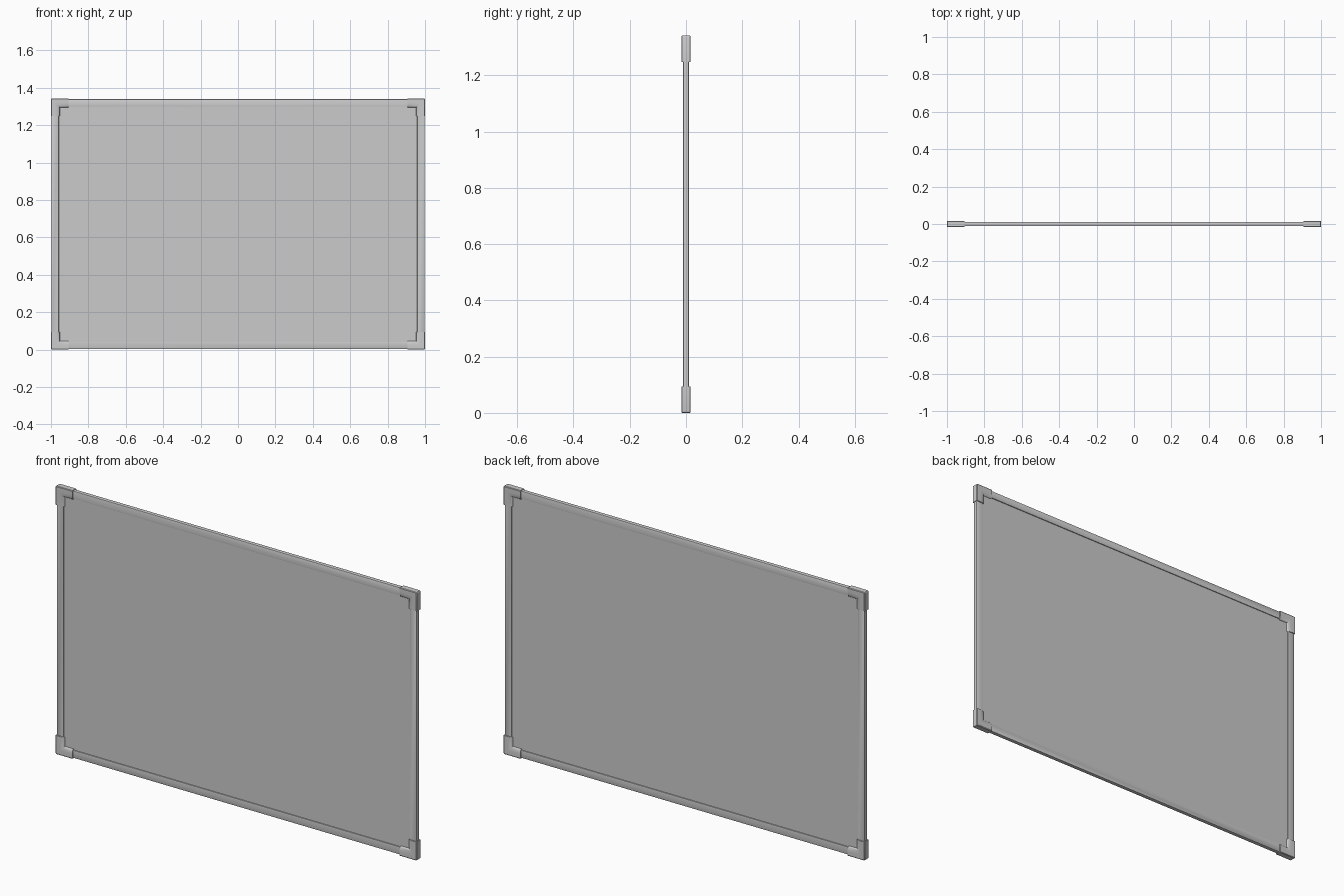
import bpy, bmesh, math

if "Cube" in bpy.data.objects:
    bpy.data.objects.remove(bpy.data.objects["Cube"])

W, H = 1.0, 1.342          # half width, full height


def finish(bm, name, angle=30):
    bmesh.ops.recalc_face_normals(bm, faces=bm.faces)
    me = bpy.data.meshes.new(name)
    bm.to_mesh(me)
    bm.free()
    ob = bpy.data.objects.new(name, me)
    bpy.context.collection.objects.link(ob)
    bpy.ops.object.select_all(action='DESELECT')
    ob.select_set(True)
    bpy.context.view_layer.objects.active = ob
    bpy.ops.object.shade_smooth_by_angle(angle=math.radians(angle))
    return ob


def skin(bm, rings, closed):
    """Join matching rings of vertices; each ring is a closed section."""
    n = len(rings[0])
    pairs = list(zip(rings, rings[1:]))
    if closed:
        pairs.append((rings[-1], rings[0]))
    for a, b in pairs:
        for i in range(n):
            j = (i + 1) % n
            bm.faces.new((a[i], a[j], b[j], b[i]))
    if not closed:
        bm.faces.new(rings[0])
        bm.faces.new(rings[-1])


def both_sides(half):
    """Complete a section (distance inward, depth) on the back."""
    return half + [(u, -v) for u, v in reversed(half)]


# Writing panel, recessed inside the frame
bm = bmesh.new()
bmesh.ops.create_cube(bm, size=1.0)
for v in bm.verts:
    v.co.x *= 2 * (W - 0.02)
    v.co.y *= 0.012
    v.co.z = H / 2 + v.co.z * (H - 0.04)
finish(bm, "board_panel")

# Mitred frame rails with eased outer edges
rail = both_sides([(0.003, 0.007), (0.004, 0.0095), (0.007, 0.011),
                   (0.036, 0.011), (0.041, 0.0095), (0.042, 0.005)])
bm = bmesh.new()
rings = []
for sx, sz in ((-1, -1), (1, -1), (1, 1), (-1, 1)):
    rings.append([bm.verts.new((sx * (W - u), v, H / 2 + sz * (H / 2 - u)))
                  for u, v in rail])
skin(bm, rings, True)
finish(bm, "frame")

# L-shaped corner caps with a rounded inner edge
arc = [(0.021 + 0.026 * math.sin(t), 0.006 + 0.010 * math.cos(t))
       for t in (math.pi / 2 * i / 6 for i in range(7))]
cap = both_sides([(0.0, 0.0135), (0.003, 0.016)] + arc)
L = 0.094
for sx, side in ((-1, "left"), (1, "right")):
    for sz, level in ((-1, "bottom"), (1, "top")):
        bm = bmesh.new()
        rings = []
        for place in (lambda u: (u, L), lambda u: (u, u), lambda u: (L, u)):
            ring = []
            for u, v in cap:
                a, b = place(u)
                ring.append(bm.verts.new((sx * (W - a), v,
                                          H / 2 + sz * (H / 2 - b))))
            rings.append(ring)
        skin(bm, rings, False)
        # Slightly round the outermost corner
        edge = bm.edges.get((rings[1][0], rings[1][-1]))
        bmesh.ops.bevel(bm, geom=[edge], offset=0.006, segments=3,
                        profile=0.5, affect='EDGES')
        finish(bm, f"corner_cap_{level}_{side}")
